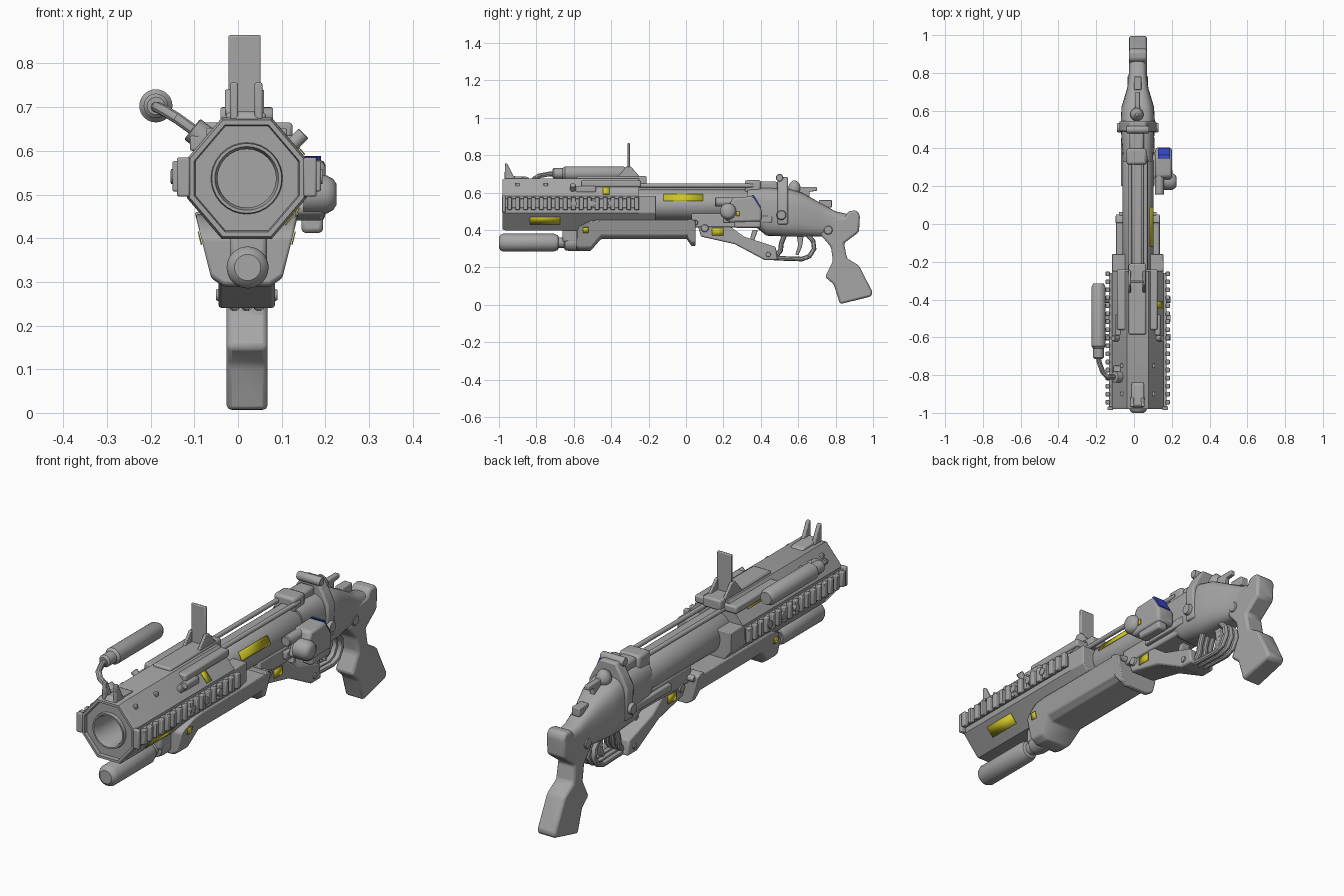
import bpy, bmesh, math
from mathutils import Vector

if "Cube" in bpy.data.objects:
    bpy.data.objects.remove(bpy.data.objects["Cube"])

CX, CZ = 0.02, 0.537          # bore axis


def mat(name, c):
    m = bpy.data.materials.new(name)
    m.diffuse_color = (*c, 1)
    m.use_nodes = True
    m.node_tree.nodes["Principled BSDF"].inputs["Base Color"].default_value = m.diffuse_color
    return m


GREY = mat("gunmetal_grey", (0.38, 0.38, 0.38))
YELLOW = mat("marking_yellow", (0.62, 0.56, 0.02))
BLUE = mat("lens_blue", (0.04, 0.07, 0.6))


def finish(name, bm, m=GREY, bevel=0, seg=2, angle=35):
    bmesh.ops.recalc_face_normals(bm, faces=bm.faces)
    me = bpy.data.meshes.new(name)
    bm.to_mesh(me)
    bm.free()
    me.materials.append(m)
    me.shade_smooth()
    me.set_sharp_from_angle(angle=math.radians(angle))
    ob = bpy.data.objects.new(name, me)
    bpy.context.collection.objects.link(ob)
    if bevel:
        b = ob.modifiers.new("bevel", 'BEVEL')
        b.width, b.segments, b.limit_method = bevel, seg, 'ANGLE'
    return ob


def loft(name, rings, m=GREY, bevel=0, angle=35):
    """Skin a list of equally long point rings and cap both ends."""
    bm = bmesh.new()
    vs = [[bm.verts.new(p) for p in r] for r in rings]
    n = len(vs[0])
    for a, b in zip(vs, vs[1:]):
        for i in range(n):
            bm.faces.new((a[i], a[(i + 1) % n], b[(i + 1) % n], b[i]))
    bm.faces.new(vs[0])
    bm.faces.new(vs[-1])
    return finish(name, bm, m, bevel, angle=angle)


def prism(name, yz, x0, x1, bevel=0.006, m=GREY):
    return loft(name, [[(x, y, z) for y, z in yz] for x in (x0, x1)], m, bevel)


def box(name, x0, x1, y0, y1, z0, z1, bevel=0.005, m=GREY):
    return prism(name, [(y0, z0), (y1, z0), (y1, z1), (y0, z1)], x0, x1, bevel, m)


def turned(name, a, b, prof, n=24):
    """Solid of revolution from a to b; prof = (fraction along, radius)."""
    a, b = Vector(a), Vector(b)
    d = b - a
    q = d.to_track_quat('Z', 'Y')
    rings = []
    for t, r in prof:
        rings.append([a + d * t + q @ Vector((r * math.cos(k * math.tau / n), r * math.sin(k * math.tau / n), 0))
                      for k in range(n)])
    return loft(name, rings)


def rod(name, a, b, r, n=20):
    return turned(name, a, b, [(0, r * .85), (.04, r), (.96, r), (1, r * .85)], n)


def tube(name, pts, r):
    cu = bpy.data.curves.new(name, 'CURVE')
    cu.dimensions, cu.bevel_depth, cu.bevel_resolution, cu.use_fill_caps = '3D', r, 3, True
    s = cu.splines.new('POLY')
    s.points.add(len(pts) - 1)
    for p, c in zip(s.points, pts):
        p.co = (*c, 1)
    tmp = bpy.data.objects.new("tmp", cu)
    bpy.context.collection.objects.link(tmp)
    me = bpy.data.meshes.new_from_object(tmp.evaluated_get(bpy.context.evaluated_depsgraph_get()))
    bpy.data.objects.remove(tmp)
    bm = bmesh.new()
    bm.from_mesh(me)
    return finish(name, bm)


def plate(name, strip, y0, y1, m=YELLOW):
    """Thin marking along y over an x,z polyline."""
    bm = bmesh.new()
    v = [[bm.verts.new((x, y, z)) for x, z in strip] for y in (y0, y1)]
    for i in range(len(strip) - 1):
        bm.faces.new((v[0][i], v[0][i + 1], v[1][i + 1], v[1][i]))
    ob = finish(name, bm, m)
    s = ob.modifiers.new("thick", 'SOLIDIFY')
    s.thickness, s.offset = 0.003, 0


# --- octagonal front shroud with bore
A, B, C, D = 0.057, 0.139, 0.137, 0.045
OCT = [(A, B), (C, D), (C, -D), (A, -B), (-A, -B), (-C, -D), (-C, D), (-A, B)]


def octo(y, s, sub=4):
    out = []
    for i in range(8):
        p, q = Vector(OCT[i]), Vector(OCT[(i + 1) % 8])
        for k in range(sub):
            w = p.lerp(q, k / sub) * s
            out.append((CX + w.x, y, CZ + w.y))
    return out


def circ(y, r):
    out = []
    for x, _, z in octo(y, 1):
        d = Vector((x - CX, z - CZ)).normalized() * r
        out.append((CX + d.x, y, CZ + d.y))
    return out


loft("shroud", [octo(-.25, 1), octo(-.965, 1), octo(-.98, .96), octo(-.98, .88), octo(-.965, .86),
                circ(-.965, .082), circ(-.98, .08), circ(-.98, .073), circ(-.96, .067), circ(-.55, .067)])
loft("shroud_rear_cheeks", [[(CX + x, y, CZ + z) for x, z in
     [(C, D), (C, -D), (A, -B), (-A, -B), (-C, -D), (-C, D)]] for y in (-.26, -.16)], bevel=.004)

# --- barrel and top rods
rod("barrel", (CX, -.27, CZ), (CX, .36, CZ), .082, 40)
for x in (-.022, .062):
    rod("top_rod", (x, -.26, .638), (x, .36, .638), .011, 12)
box("top_strip", 0, .04, -.26, .34, .60, .632)

# --- side rails with teeth, clips and bolts, mirrored about the bore plane
for s in (1, -1):
    def span(a, b):
        return sorted((CX + s * a, CX + s * b))
    box("rail_base", *span(.13, .152), -.97, -.26, .518, .57)
    for i in range(17):
        y = -.955 + i * .0425
        box("rail_tooth", *span(.148, .17), y, y + .024, .507, .577, .004)
    box("rail_end_stop", *span(.13, .16), -.985, -.965, .495, .585)
    box("shroud_clip", *span(.085, .12), -.59, -.48, .60, .635, .008)
    rod("clip_knob", (CX + s * .10, -.605, .61), (CX + s * .13, -.605, .64), .016)
    for y in (-.90, -.75, -.34):
        box("shroud_bolt", *span(.068, .092), y - .011, y + .011, .62, .652, .003)
    for y in (-.60, -.50, -.40):
        rod("rail_screw", (CX + s * .15, y, .541), (CX + s * .174, y, .541), .017, 12)

# --- top cover, front sight, flip-up rear sight
box("top_cover", -.028, .064, -.585, -.21, .64, .688, .008)
box("top_cover_side", -.09, .125, -.56, -.24, .63, .665, .008)
prism("front_sight_base", [(-.975, .67), (-.83, .67), (-.85, .685), (-.96, .69)], -.012, .052)
for x in (-.018, .038):
    prism("front_sight_prong", [(-.97, .67), (-.91, .67), (-.925, .695), (-.955, .755), (-.968, .757)],
          x, x + .018, .004)
box("rear_sight_leaf", -.022, .052, -.312, -.299, .67, .865, .004)
for x in (-.03, .046):
    prism("rear_sight_ear", [(-.37, .68), (-.24, .68), (-.26, .70), (-.295, .74), (-.32, .74)], x, x + .014, .003)

# --- left canister with bent arm
turned("canister", (-.188, -.715, .703), (-.188, -.315, .703),
       [(0, .02), (.02, .028), (.14, .028), (.17, .038), (.95, .038), (1, .028)])
tube("canister_arm", [(-.188, -.70, .70), (-.185, -.73, .70), (-.165, -.785, .69), (-.14, -.81, .675),
                      (-.08, -.81, .632)], .013)
rod("canister_arm_socket", (-.105, -.81, .65), (-.06, -.81, .615), .03)
box("canister_arm_foot", -.11, -.05, -.84, -.75, .60, .635)

# --- under-barrel lamp
turned("lamp", (.022, -1, .333), (.022, -.53, .333),
       [(0, .03), (.02, .042), (.05, .048), (.62, .048), (.67, .04), (.68, .028), (.74, .028),
        (.75, .04), (.80, .045), (1, .045)], 32)
box("lamp_mount", -.018, .066, -.66, -.55, .335, .41, .012)


# --- fore grip
def grip_ring(y, zt, zb):
    def h(z):
        return .118 - (.455 - z) * .25
    w, wb = h(zb + .02), h(zb) - .025
    half = [(h(zt), zt), (w, zb + .02), (wb, zb)]
    return [(CX + x, y, z) for x, z in half] + [(CX - x, y, z) for x, z in half[::-1]]


loft("fore_grip", [grip_ring(*r) for r in
     [(-.585, .40, .295), (-.57, .42, .288), (-.51, .45, .288), (-.455, .455, .352), (.015, .455, .352)]], bevel=.006)
loft("fore_grip_lip", [grip_ring(*r) for r in [(.005, .46, .35), (.03, .46, .315), (.05, .45, .315)]], bevel=.004)

# --- receiver body
rings = []
for y, w, z0, z1 in [(.33, .08, .45, .62), (.43, .086, .37, .628), (.55, .09, .365, .62), (.62, .086, .365, .60),
                     (.72, .056, .365, .545), (.80, .047, .37, .50), (.89, .045, .38, .48)]:
    ring = []
    for k in range(28):
        c, s = math.cos(k * math.tau / 28), math.sin(k * math.tau / 28)
        ring.append((CX + w * math.copysign(abs(c) ** .65, c), y,
                     (z0 + z1) / 2 + (z1 - z0) / 2 * math.copysign(abs(s) ** .65, s)))
    rings.append(ring)
loft("receiver", rings, angle=50)
box("lower_frame", -.05, .09, .03, .50, .415, .49, .008)
box("lower_frame_rail", -.068, .108, .20, .46, .44, .475)

# --- pistol grip with rear horn
prism("pistol_grip", [(.717, .377), (.775, .31), (.786, .235), (.743, .15), (.79, .11), (.823, .004), (.99, .045),
                      (.998, .067), (.925, .21), (.86, .25), (.845, .33), (.925, .39), (.93, .48), (.915, .505),
                      (.87, .502), (.85, .47), (.77, .46)], -.026, .068, .016)

# --- lower arm, trigger and guard
prism("lower_arm", [(.06, .435), (.20, .445), (.31, .365), (.48, .31), (.49, .24), (.42, .24), (.26, .325),
                    (.08, .365)], -.045, .085, .008)
for z, x in ((0, -.008), (0, .02), (0, .048)):
    tube("trigger_guard", [(x, .47, .25), (x, .62, .245), (x, .66, .26), (x, .685, .30), (x, .68, .34),
                           (x, .65, .375)], .013)
    tube("guard_front", [(x, .48, .26), (x, .505, .29), (x, .51, .33), (x, .53, .38)], .014)
prism("trigger", [(.59, .38), (.63, .38), (.62, .31), (.60, .265), (.585, .27), (.60, .32)], .005, .035, .004)
prism("release_lever", [(.355, .40), (.385, .40), (.355, .32), (.335, .32)], .0, .04, .004)

# --- receiver top parts: rear block, strap, ball, hammer
box("breech_block", -.04, .066, .315, .40, .59, .667, .012)
box("breech_latch", -.025, .052, .39, .49, .60, .66, .012)
loft("strap", [[(CX + x, y, z) for x, z in
     [(.094, .43), (.098, .58), (.07, .635), (.04, .685), (-.04, .685), (-.07, .635), (-.098, .58), (-.094, .43)]]
     for y in (.49, .545)], bevel=.008)
rod("strap_roller", (-.04, .50, .68), (.08, .50, .68), .02)
rod("strap_pivot", (-.09, .51, .48), (.13, .51, .48), .026)
turned("cocking_ball", (CX - .005, .58, .59), (CX - .005, .58, .665),
       [(0, .02), (.2, .032), (.5, .035), (.8, .025), (1, .008)])
prism("hammer", [(.62, .57), (.66, .56), (.66, .605), (.70, .61), (.70, .63), (.60, .63), (.60, .61)], .008, .032, .004)
box("rear_notch", .0, .04, .71, .78, .52, .56, .004)
for y, z, w, r in ((.76, .40, .054, .024), (.10, .41, .074, .021), (.44, .27, .07, .014), (.05, .44, .10, .014)):
    rod("cross_pin", (CX - w, y, z), (CX + w, y, z), r, 16)

# --- right-hand sighting device with blue lens
prism("sight_device", [(.20, .46), (.25, .575), (.36, .58), (.405, .51), (.405, .445), (.24, .44)], .112, .20, .012)
turned("sight_knob", (.15, .225, .50), (.225, .225, .50), [(0, .044), (.7, .044), (.9, .036), (1, .025)])
box("sight_bracket", .08, .14, .24, .38, .46, .53)
box("sight_lower_pod", .145, .195, .26, .40, .412, .45, .01)
rod("sight_tube", (.135, .155, .55), (.135, .26, .55), .024)
prism("sight_lens", [(.348, .588), (.364, .585), (.402, .522), (.394, .518), (.358, .577)], .128, .19, 0, BLUE)


# --- yellow markings
def oct_strip(sx, sz, t0, t1):
    p, q = Vector((A, B)), Vector((C, D))
    n = Vector((.76, .65)) * .003
    return [(CX + sx * w.x, CZ + sz * w.y) for w in (p.lerp(q, t0) + n, p.lerp(q, t1) + n)]


plate("barrel_marking", [(CX + .0845 * math.cos(a), CZ + .0845 * math.sin(a))
                         for a in [math.radians(12 + 5.6 * k) for k in range(6)]], -.12, .09)
plate("shroud_marking_lower", oct_strip(1, -1, .36, .78), -.835, -.675)
plate("shroud_marking_upper", oct_strip(1, 1, .4, .92), -.445, -.41)
plate("shroud_marking_left", oct_strip(-1, 1, .35, .6), -.44, -.33)
for s in (1, -1):
    plate("fore_grip_marking", [(CX + s * (.121 - (.455 - z) * .25), z) for z in (.385, .415)], -.55, -.52)
    plate("arm_marking", [(CX + s * .067, z) for z in (.372, .41)], .14, .20)
plate("device_marking", [(.2015, .475), (.2015, .50)], .27, .285)
